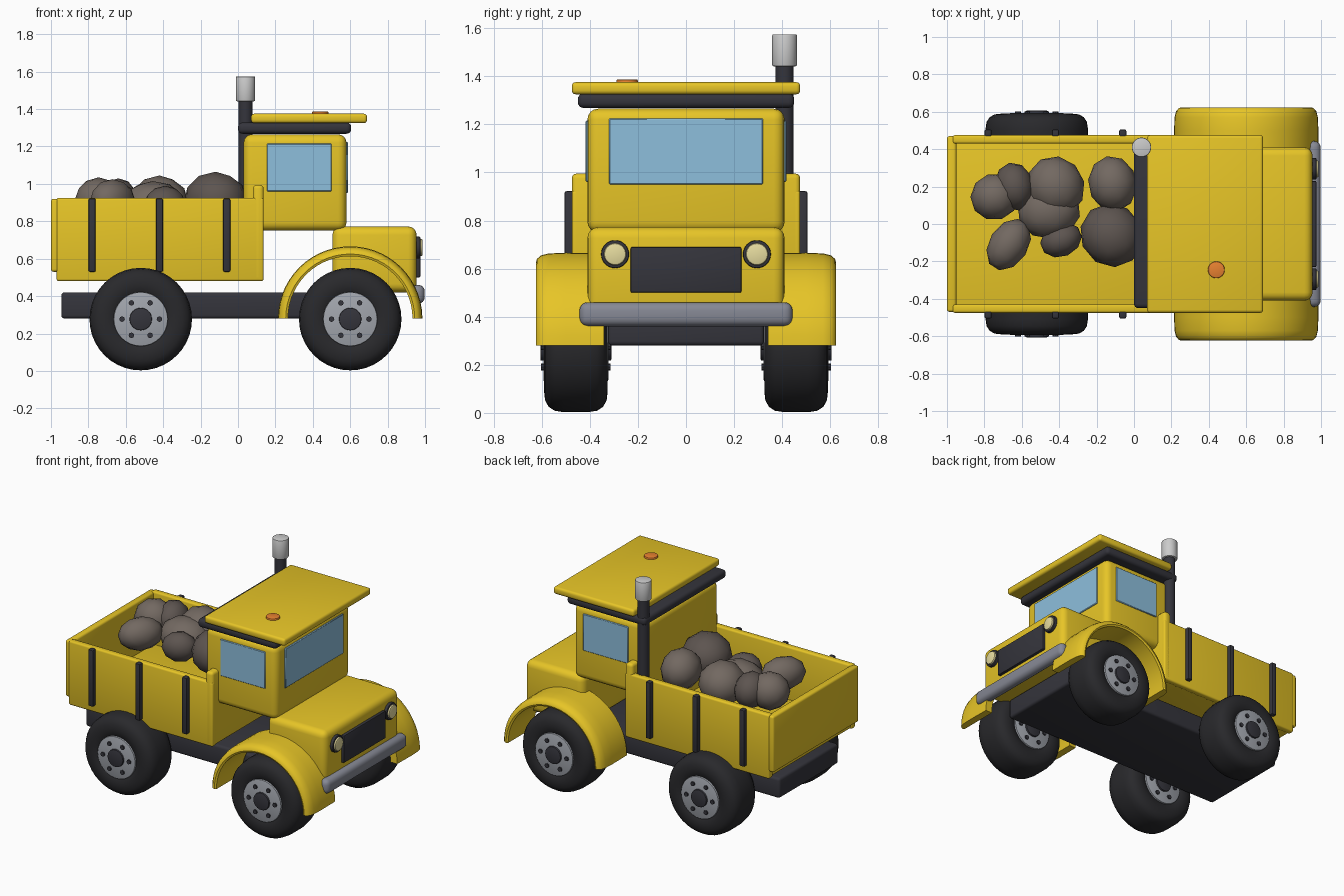
import bpy, bmesh, math
from mathutils import Matrix, Vector

if "Cube" in bpy.data.objects:
    bpy.data.objects.remove(bpy.data.objects["Cube"])


def material(name, rgb):
    m = bpy.data.materials.new(name)
    m.diffuse_color = (*rgb, 1)
    m.use_nodes = True
    m.node_tree.nodes["Principled BSDF"].inputs["Base Color"].default_value = m.diffuse_color
    return m


YELLOW = material("yellow_paint", (0.80, 0.56, 0.02))
DARK = material("dark_rubber", (0.035, 0.035, 0.045))
TIRE = material("tire_black", (0.022, 0.022, 0.025))
STEEL = material("steel", (0.36, 0.38, 0.42))
SILVER = material("silver", (0.55, 0.56, 0.58))
BUMPER = material("bumper_grey", (0.24, 0.25, 0.30))
GLASS = material("window_blue", (0.27, 0.52, 0.72))
LENS = material("lamp_cream", (0.80, 0.72, 0.35))
ORANGE = material("beacon_orange", (0.80, 0.22, 0.03))
STONE_A = material("stone_light", (0.17, 0.14, 0.12))
STONE_B = material("stone_dark", (0.11, 0.09, 0.08))


def finish(bm, name, mat):
    bmesh.ops.recalc_face_normals(bm, faces=bm.faces[:])
    mesh = bpy.data.meshes.new(name)
    bm.to_mesh(mesh)
    bm.free()
    ob = bpy.data.objects.new(name, mesh)
    bpy.context.collection.objects.link(ob)
    mesh.materials.append(mat)
    bpy.ops.object.select_all(action='DESELECT')
    ob.select_set(True)
    bpy.context.view_layer.objects.active = ob
    bpy.ops.object.shade_smooth_by_angle(angle=math.radians(38))
    return ob


def box(name, x, y, z, mat, bevel=0.01, seg=3):
    """Bevelled box from (min, max) ranges."""
    bm = bmesh.new()
    bmesh.ops.create_cube(bm, size=1)
    for v in bm.verts:
        v.co = Vector([(r[0] + r[1]) / 2 + c * (r[1] - r[0]) for c, r in zip(v.co, (x, y, z))])
    if bevel:
        bmesh.ops.bevel(bm, geom=bm.edges[:], offset=bevel, segments=seg, profile=0.5, affect='EDGES')
    return finish(bm, name, mat)


def cylinder(name, center, r, length, axis, mat, n=32, bevel=0.0):
    rot = {'X': Matrix.Rotation(math.pi / 2, 4, 'Y'),
           'Y': Matrix.Rotation(math.pi / 2, 4, 'X'), 'Z': Matrix()}[axis]
    bm = bmesh.new()
    bmesh.ops.create_cone(bm, cap_ends=True, segments=n, radius1=r, radius2=r, depth=length)
    if bevel:
        rims = [e for e in bm.edges if abs(e.verts[0].co.z - e.verts[1].co.z) < 1e-5]
        bmesh.ops.bevel(bm, geom=rims, offset=bevel, segments=2, profile=0.5, affect='EDGES')
    bmesh.ops.transform(bm, matrix=Matrix.Translation(center) @ rot, verts=bm.verts[:])
    return finish(bm, name, mat)


def lathe(name, profile, center, mat, sweep=2 * math.pi, n=40):
    """Turn a closed (radius, y) profile about the y axis."""
    full = sweep > 6.28
    bm = bmesh.new()
    rings = []
    for i in range(n if full else n + 1):
        a = sweep * i / n
        rings.append([bm.verts.new((center[0] + r * math.cos(a), center[1] + y,
                                    center[2] + r * math.sin(a))) for r, y in profile])
    k = len(profile)
    for i in range(n):
        p, q = rings[i], rings[(i + 1) % len(rings)]
        for j in range(k):
            bm.faces.new((p[j], p[(j + 1) % k], q[(j + 1) % k], q[j]))
    if not full:
        bm.faces.new(rings[0])
        bm.faces.new(rings[-1])
    return finish(bm, name, mat)


# Chassis
box("chassis", (-0.945, 0.80), (-0.325, 0.325), (0.28, 0.42), DARK, 0.018)

# Load bed: floor, headboard, tailgate, sides with ribs
box("bed_floor", (-0.96, 0.12), (-0.45, 0.45), (0.485, 0.56), YELLOW, 0.008)
box("bed_headboard", (0.08, 0.137), (-0.475, 0.475), (0.48, 0.995), YELLOW, 0.02)
box("bed_tailgate", (-1.0, -0.95), (-0.47, 0.47), (0.53, 0.92), YELLOW, 0.014)
for s, side in ((1, "left"), (-1, "right")):
    box(f"bed_side_{side}", (-0.97, 0.137), sorted((s * 0.43, s * 0.475)), (0.48, 0.925), YELLOW, 0.012)
    for i, x in enumerate((-0.78, -0.42, -0.06)):
        box(f"bed_rib_{side}_{i}", (x - 0.019, x + 0.019), sorted((s * 0.46, s * 0.505)),
            (0.53, 0.922), DARK, 0.008, 2)

# Cab and windows
box("cab", (0.03, 0.58), (-0.41, 0.41), (0.75, 1.265), YELLOW, 0.045, 4)
box("windshield", (0.56, 0.588), (-0.32, 0.32), (0.95, 1.225), GLASS, 0.004, 1)
for s, side in ((1, "left"), (-1, "right")):
    box(f"side_window_{side}", (0.155, 0.5), sorted((s * 0.39, s * 0.417)), (0.96, 1.215), GLASS, 0.004, 1)

# Roof layers and beacon
box("roof_trim", (0.0, 0.605), (-0.45, 0.45), (1.268, 1.328), DARK, 0.024, 4)
box("roof", (0.07, 0.69), (-0.475, 0.475), (1.325, 1.375), YELLOW, 0.016)
cylinder("beacon", (0.44, -0.245, 1.372), 0.045, 0.03, 'Z', ORANGE, 24, 0.006)

# Hood, grille, bumper and headlights
box("hood", (0.505, 0.955), (-0.41, 0.41), (0.42, 0.772), YELLOW, 0.045, 4)
box("grille", (0.94, 0.975), (-0.23, 0.23), (0.5, 0.69), DARK, 0.006, 2)
box("bumper", (0.925, 0.998), (-0.443, 0.443), (0.36, 0.46), BUMPER, 0.034, 4)
for s, side in ((1, "left"), (-1, "right")):
    cylinder(f"headlight_ring_{side}", (0.957, s * 0.295, 0.66), 0.058, 0.036, 'X', DARK, 32, 0.005)
    cylinder(f"headlight_lens_{side}", (0.965, s * 0.295, 0.66), 0.046, 0.044, 'X', LENS, 32, 0.008)

# Exhaust stack
cylinder("exhaust_pipe", (0.04, 0.41, 1.09), 0.038, 0.74, 'Z', DARK)
cylinder("exhaust_cap", (0.04, 0.41, 1.508), 0.052, 0.133, 'Z', SILVER, 32, 0.006)

# Wheels: tire, rim, cap and bolts, detailed on both faces
WZ = 0.277
half = [(0.135, 0.115), (0.150, 0.127), (0.19, 0.132), (0.225, 0.128),
        (0.252, 0.113), (0.268, 0.088), (0.274, 0.05)]
tire_profile = half + [(r, -y) for r, y in reversed(half)]
for s, side in ((1, "left"), (-1, "right")):
    for x, end in ((-0.52, "rear"), (0.6, "front")):
        tag, y = f"{end}_{side}", s * 0.458
        lathe(f"tire_{tag}", tire_profile, (x, y, WZ), TIRE)
        cylinder(f"rim_{tag}", (x, y, WZ), 0.145, 0.27, 'Y', STEEL, 32, 0.005)
        cylinder(f"hub_cap_{tag}", (x, y, WZ), 0.06, 0.295, 'Y', DARK, 24, 0.005)
        for i in range(6):
            a = math.pi / 3 * i
            cylinder(f"wheel_bolt_{tag}_{i}",
                     (x + 0.1 * math.cos(a), y, WZ + 0.1 * math.sin(a)), 0.015, 0.288, 'Y', DARK, 8)

# Front fenders: half-circle arches with a rounded outer lip
for s, side in ((1, "left"), (-1, "right")):
    arch = [(0.333, 0.34), (0.384, 0.34), (0.386, 0.50), (0.383, 0.57), (0.375, 0.603),
            (0.36, 0.62), (0.345, 0.624), (0.333, 0.618)]
    lathe(f"fender_{side}", [(r, s * y) for r, y in arch], (0.6, 0, 0.28), YELLOW, math.pi, 28)

# Stone load: centre, radii, turn about z, material
stones = [
    ((-0.745, 0.145, 0.91), (0.13, 0.125, 0.125), 0.3, STONE_A),
    ((-0.64, 0.20, 0.91), (0.105, 0.13, 0.12), 0.2, STONE_B),
    ((-0.42, 0.20, 0.90), (0.155, 0.165, 0.145), 0.5, STONE_A),
    ((-0.455, 0.07, 0.89), (0.17, 0.15, 0.125), 0.1, STONE_A),
    ((-0.39, -0.085, 0.89), (0.115, 0.09, 0.10), 0.4, STONE_B),
    ((-0.67, -0.11, 0.915), (0.15, 0.105, 0.11), 1.0, STONE_A),
    ((-0.115, 0.215, 0.92), (0.13, 0.15, 0.135), 0.2, STONE_A),
    ((-0.12, -0.06, 0.915), (0.165, 0.175, 0.15), 0.7, STONE_B),
]
for i, (c, r, turn, mat) in enumerate(stones):
    bm = bmesh.new()
    bmesh.ops.create_icosphere(bm, subdivisions=2, radius=1)
    m = Matrix.Translation(c) @ Matrix.Rotation(turn, 4, 'Z') @ Matrix.Diagonal((*r, 1))
    bmesh.ops.transform(bm, matrix=m, verts=bm.verts[:])
    finish(bm, f"stone_{i}", mat)
